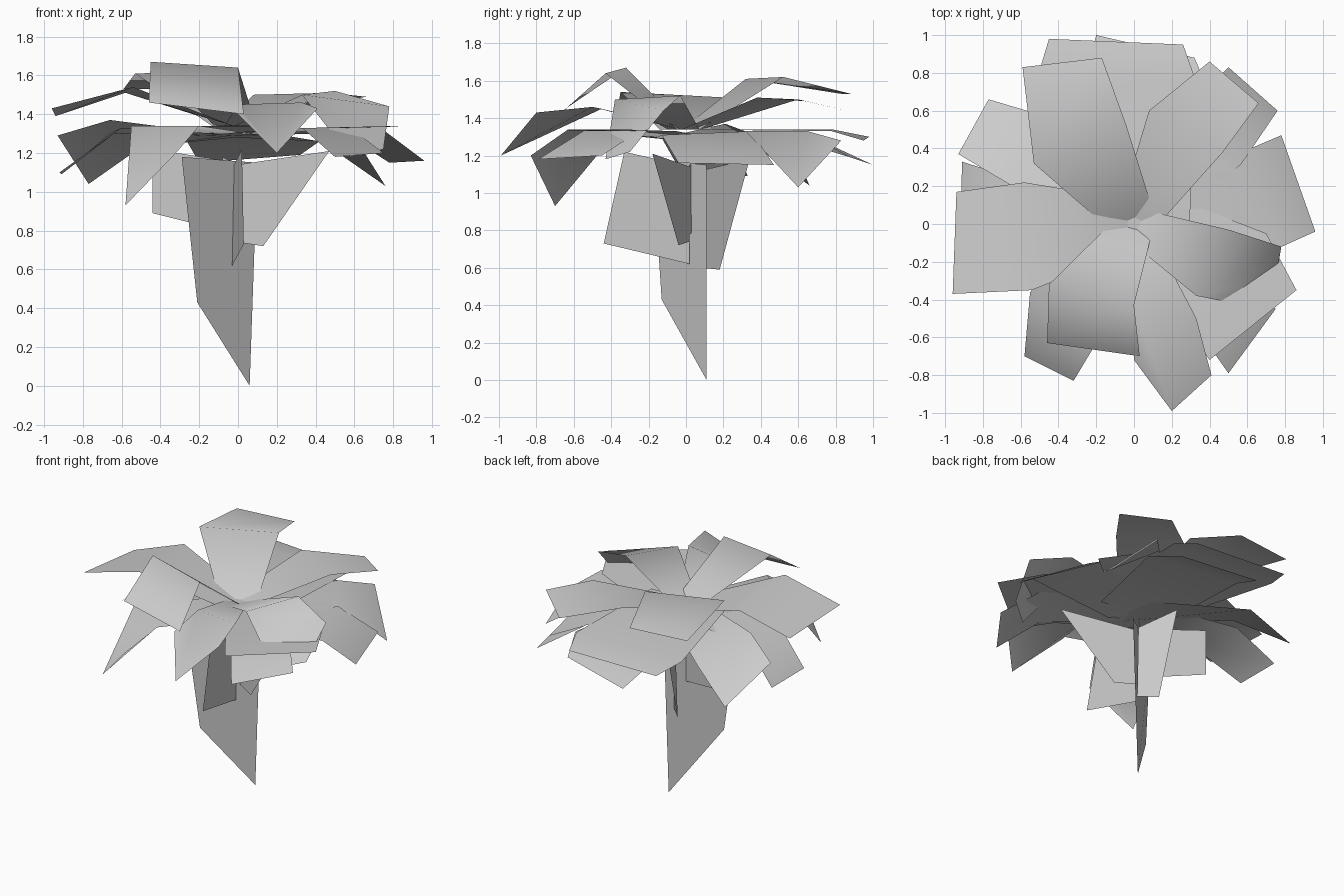
import bpy
from mathutils import Vector


def sheet(name, pts, faces, smooth=False):
    me = bpy.data.meshes.new(name)
    me.from_pydata([tuple(p) for p in pts], [], faces)
    me.update()
    for poly in me.polygons:
        poly.use_smooth = smooth
    ob = bpy.data.objects.new(name, me)
    bpy.context.collection.objects.link(ob)
    return ob


def leaf(name, fold, tip, base_z, taper, inset):
    """Leaf narrowing to the crown centre, creased along the fold, then drooping to the tip."""
    a, b = Vector(fold[0]), Vector(fold[1])
    half = (a - b) / 2 * taper
    root = (a + b) / 2 * inset
    p, q = root + half, root - half
    p.z = q.z = base_z
    pts = [p, q, b, a] + list(tip)
    faces = [(0, 1, 2, 3), (3, 2) + tuple(range(len(pts) - 1, 3, -1))]
    # keep the upper side of the leaf facing up
    if (q - p).cross(b - p).z < 0:
        faces = [f[::-1] for f in faces]
    sheet(name, pts, faces, smooth=True)


def upper(name, fold, tip):
    leaf(name, fold, tip, 1.34, 0.48, 0.06)


def lower(name, fold, tip, base_z=1.29):
    leaf(name, fold, tip, base_z, 0.7, -0.04)


# Upper ring: fold edge (two points), then tip points in the same order
upper("upper_leaf_front_left", [(-0.45, -0.32, 1.67), (0, -0.43, 1.64)],
      [(-0.46, -0.63, 1.46), (0.03, -0.70, 1.40)])
upper("upper_leaf_back_left", [(-0.53, 0.32, 1.61), (-0.04, 0.52, 1.62)],
      [(-0.59, 0.83, 1.53), (-0.17, 0.88, 1.53)])
upper("upper_leaf_back_right", [(0.08, 0.60, 1.50), (0.47, 0.38, 1.51)],
      [(0.40, 0.86, 1.44), (0.66, 0.64, 1.49)])
upper("upper_leaf_right", [(0.50, -0.03, 1.52), (0.33, -0.38, 1.50)],
      [(0.78, -0.12, 1.44), (0.75, -0.30, 1.22), (0.58, -0.43, 1.18)])
upper("upper_leaf_front", [(0.0, -0.45, 1.45), (0.33, -0.50, 1.46)],
      [(0.0, -0.72, 1.40), (0.20, -0.99, 1.20), (0.41, -0.80, 1.43)])
upper("upper_leaf_left", [(-0.58, 0.22, 1.51), (-0.54, -0.35, 1.54)],
      [(-0.94, 0.17, 1.39), (-0.96, -0.37, 1.43)])

# Lower ring: wide leaves that overlap below
lower("lower_leaf_back", [(-0.51, 0.78, 1.34), (0.32, 0.78, 1.33)],
      [(-0.45, 0.98, 1.30), (0.26, 0.95, 1.28)], 1.34)
lower("lower_leaf_back_drooping", [(-0.28, 0.70, 1.29), (0.42, 0.65, 1.26)],
      [(-0.20, 1.0, 1.15), (0.32, 0.88, 1.19)])
lower("lower_leaf_right", [(0.50, 0.35, 1.33), (0.76, -0.13, 1.31)],
      [(0.78, 0.47, 1.15), (0.96, -0.04, 1.16)])
lower("lower_leaf_back_right", [(0.33, 0.65, 1.33), (0.57, 0.32, 1.33)],
      [(0.50, 0.83, 1.28), (0.76, 0.60, 1.03)])
lower("lower_leaf_back_left", [(-0.66, 0.21, 1.37), (-0.50, 0.58, 1.23)],
      [(-0.93, 0.37, 1.29), (-0.77, 0.66, 1.04)])
lower("lower_leaf_left", [(-0.66, 0.25, 1.30), (-0.60, -0.15, 1.33)],
      [(-0.91, 0.33, 1.09), (-0.92, -0.02, 1.10)])
lower("lower_leaf_front_left", [(-0.55, -0.36, 1.34), (-0.20, -0.63, 1.34)],
      [(-0.58, -0.70, 0.93), (-0.32, -0.83, 1.20)])
lower("lower_leaf_front_right", [(0.33, -0.55, 1.33), (0.58, -0.25, 1.33)],
      [(0.50, -0.79, 1.18), (0.75, -0.45, 1.20)])
lower("lower_leaf_front_right_flat", [(0.70, -0.05, 1.33), (0.25, -0.50, 1.33)],
      [(0.86, -0.35, 1.34), (0.40, -0.72, 1.33)])

# Stalk and root blades, standing upright under the crown
blades = {
    "stalk": [(-0.29, -0.18, 1.18), (-0.21, -0.13, 0.43), (0.06, 0.11, 0), (0.10, 0.11, 1.15)],
    "front_blade": [(0.02, -0.33, 1.22), (0.03, -0.44, 0.73), (-0.03, 0.02, 0.62), (-0.02, 0.02, 1.14)],
    "right_blade": [(0.47, -0.18, 1.21), (0.13, -0.04, 0.72), (0, 0.02, 0.74), (0, 0.02, 1.14)],
    "left_blade": [(-0.44, 0.20, 1.22), (-0.44, 0.20, 0.89), (0, 0.02, 0.78), (0, 0.02, 1.15)],
    "back_blade": [(0.03, 0.08, 1.12), (0.04, 0.08, 0.60), (-0.06, 0.18, 0.59), (-0.08, 0.34, 1.18)],
}
for name, pts in blades.items():
    sheet(name, pts, [(0, 1, 2, 3)])
